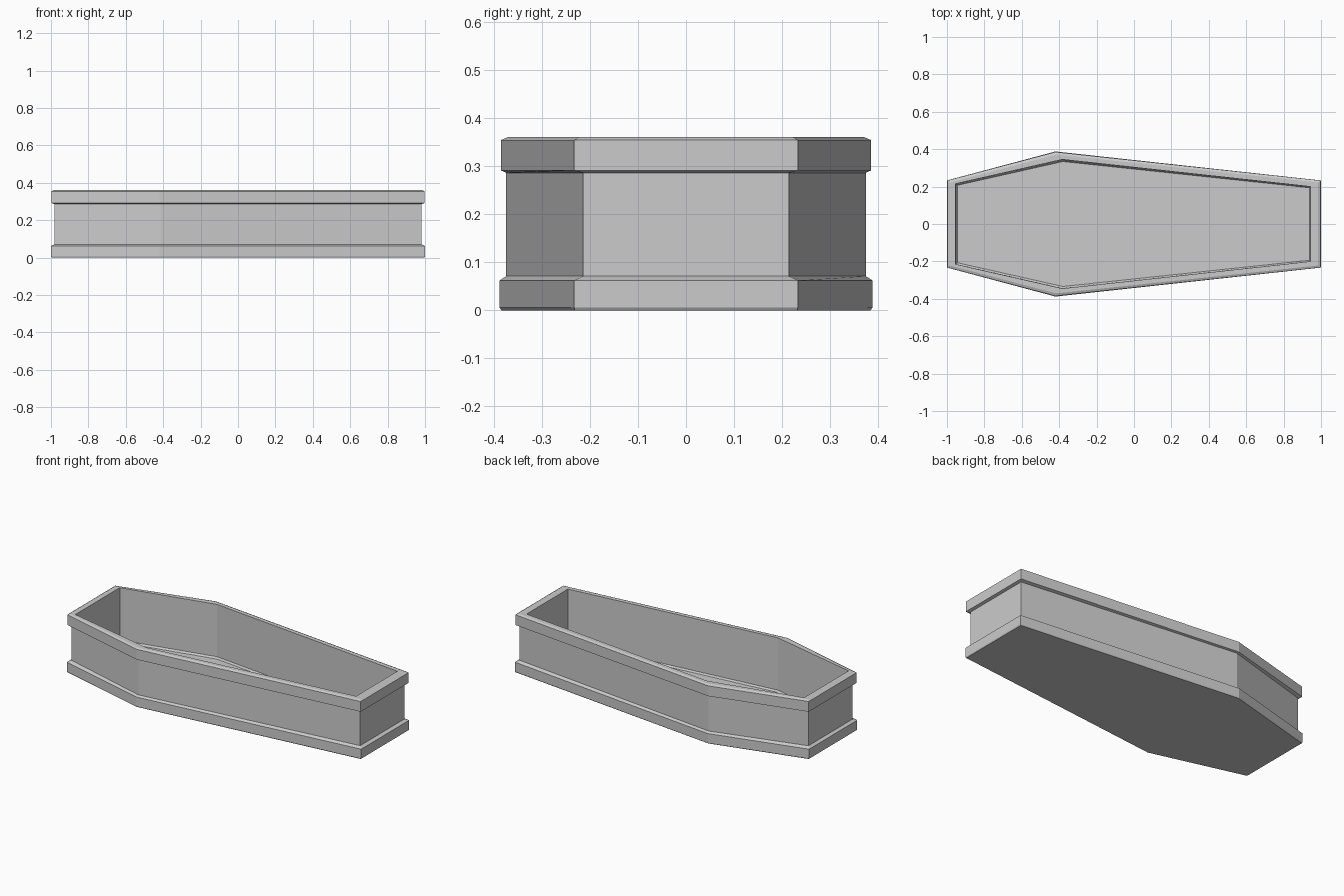
import bpy, bmesh

if "Cube" in bpy.data.objects:
    bpy.data.objects.remove(bpy.data.objects["Cube"])

# Six-sided plan: (left x, left half-width, shoulder x, shoulder half-width, right x, right half-width)
FOOT = (-1.0, .233, -.42, .388, 1.0, .233)
FOOT_IN = (-.996, .231, -.42, .384, .996, .231)
BODY = (-.982, .214, -.415, .374, .98, .214)
RIM = (-.997, .233, -.42, .385, .997, .233)
RIM_TOP = (-.985, .222, -.415, .371, .985, .222)
MOUTH = (-.954, .215, -.383, .345, .943, .2)
FLOOR_TOP = (-.953, .214, -.383, .343, .942, .199)
FLOOR = (-.944, .207, -.38, .334, .937, .194)

# Cross-section from underside, up the outside, over the rim, down to the inner floor
SECTION = [
    (FOOT_IN, 0), (FOOT, .006), (FOOT, .062), (BODY, .071),
    (BODY, .286), (RIM, .291), (RIM, .354), (RIM_TOP, .36),
    (MOUTH, .36), (FLOOR_TOP, .04), (FLOOR, .03),
]


def add_ring(bm, plan, z):
    xl, yl, xs, ys, xr, yr = plan
    pts = [(xl, -yl), (xs, -ys), (xr, -yr), (xr, yr), (xs, ys), (xl, yl)]
    return [bm.verts.new((x, y, z)) for x, y in pts]


# Open box with foot moulding and rim
bm = bmesh.new()
rings = [add_ring(bm, plan, z) for plan, z in SECTION]
for a, b in zip(rings, rings[1:]):
    for i in range(6):
        j = (i + 1) % 6
        bm.faces.new((a[i], a[j], b[j], b[i]))
bm.faces.new(rings[0][::-1])
bm.faces.new(rings[-1])
bmesh.ops.recalc_face_normals(bm, faces=bm.faces)

mesh = bpy.data.meshes.new("coffin_box")
bm.to_mesh(mesh)
bm.free()
box = bpy.data.objects.new("coffin_box", mesh)
bpy.context.collection.objects.link(box)
